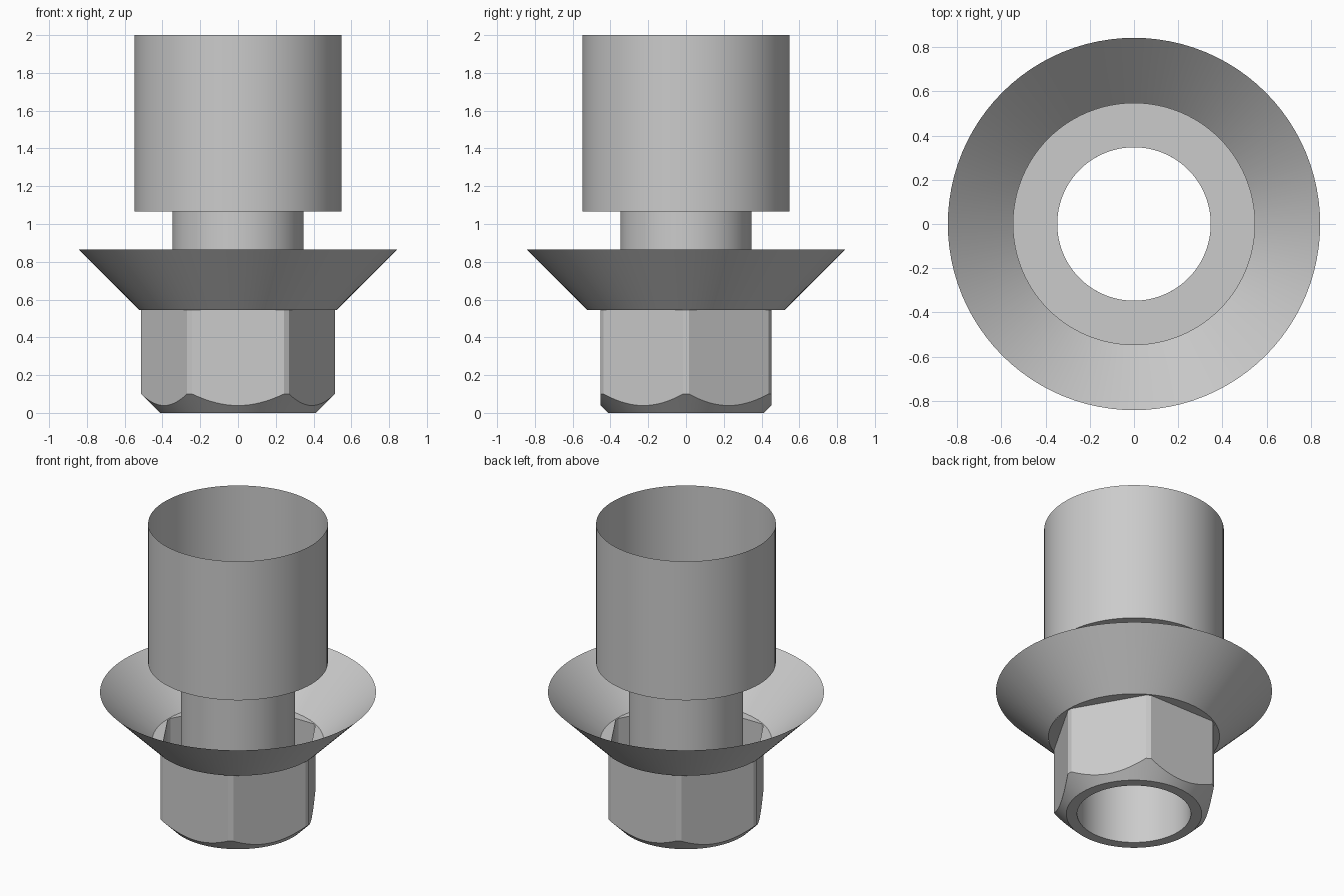
import bpy
import bmesh
from math import acos, cos, sin, pi, radians

cube = bpy.data.objects.get("Cube")
if cube:
    bpy.data.objects.remove(cube, do_unlink=True)

# Single plain metal colour
metal = bpy.data.materials.new("light_grey_metal")
metal.use_nodes = True
grey = (0.6, 0.6, 0.6, 1)
metal.diffuse_color = grey
metal.node_tree.nodes["Principled BSDF"].inputs["Base Color"].default_value = grey

BORE, SLEEVE = 0.347, 0.548            # radii of the tube and wide sleeve
FLAT, CORNER, FOOT = 0.452, 0.513, 0.413   # hexagon apothem, corner, chamfer foot
SEAT_Z, STEP_Z, TOP_Z = 0.545, 1.065, 2.0
FLARE_IN, FLARE_OUT, RIM_Z = 0.522, 0.842, 0.865


def skin(name, rings, angles):
    """Open sheet joining rings; each ring maps an angle to (radius, height)."""
    bm = bmesh.new()
    rows = []
    for ring in rings:
        row = []
        for a in angles:
            r, z = ring(a)
            row.append(bm.verts.new((r * cos(a), r * sin(a), z)))
        rows.append(row)
    n = len(angles)
    for low, high in zip(rows, rows[1:]):
        for i in range(n):
            j = (i + 1) % n
            bm.faces.new((low[i], low[j], high[j], high[i]))
    mesh = bpy.data.meshes.new(name)
    bm.to_mesh(mesh)
    bm.free()
    mesh.materials.append(metal)
    obj = bpy.data.objects.new(name, mesh)
    bpy.context.collection.objects.link(obj)
    bpy.ops.object.select_all(action='DESELECT')
    obj.select_set(True)
    bpy.context.view_layer.objects.active = obj
    bpy.ops.object.shade_smooth_by_angle(angle=radians(20))
    return obj


def circle(r, z):
    return lambda a: (r, z)


round_angles = [2 * pi * i / 96 for i in range(96)]

# Bore tube stepping out to the open sleeve
skin("stepped_sleeve", [circle(BORE, 0), circle(BORE, STEP_Z),
                        circle(SLEEVE, STEP_Z), circle(SLEEVE, TOP_Z)], round_angles)

# Hexagon angles: samples across each flat, ending at the clipped corners
half = acos(FLAT / CORNER)
steps = 16
hex_angles = [pi / 6 + k * pi / 3 + half * (2 * i / steps - 1)
              for k in range(6) for i in range(steps + 1)]


def hex_radius(a):
    return min(CORNER, FLAT / cos(a % (pi / 3) - pi / 6))


# Hexagonal base: bottom ring, scalloped chamfer, flats and seat ring
skin("hex_base", [circle(BORE, 0), circle(FOOT, 0),
                  lambda a: (hex_radius(a), hex_radius(a) - FOOT),
                  lambda a: (hex_radius(a), SEAT_Z),
                  circle(FLARE_IN, SEAT_Z)], hex_angles)

# Conical flange, open at the top
skin("flared_collar", [circle(FLARE_IN, SEAT_Z), circle(FLARE_OUT, RIM_Z)], round_angles)
